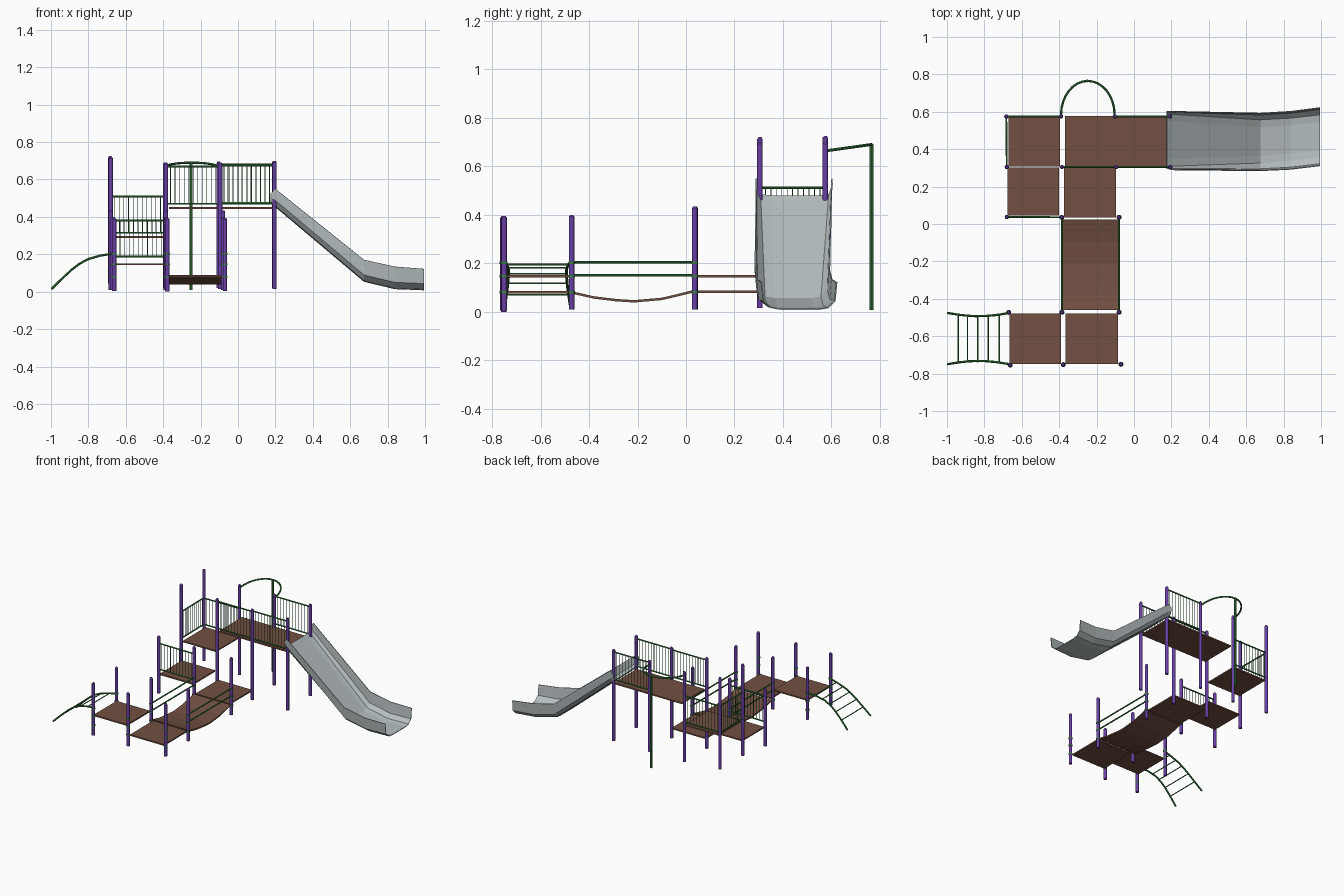
import bpy, bmesh, math
from mathutils import Vector

if "Cube" in bpy.data.objects:
    bpy.data.objects.remove(bpy.data.objects["Cube"])


def mat(name, col):
    m = bpy.data.materials.new(name)
    m.diffuse_color = (*col, 1)
    m.use_nodes = True
    m.node_tree.nodes["Principled BSDF"].inputs["Base Color"].default_value = m.diffuse_color
    return m


PURPLE = mat("purple", (0.14, 0.05, 0.38))
GREEN = mat("green", (0.04, 0.22, 0.05))
BROWN = mat("brown", (0.17, 0.08, 0.055))
GREY = mat("slide_grey", (0.47, 0.52, 0.53))


def finish(name, bm, m, smooth=False):
    bmesh.ops.recalc_face_normals(bm, faces=bm.faces)
    me = bpy.data.meshes.new(name)
    bm.to_mesh(me)
    bm.free()
    me.materials.append(m)
    ob = bpy.data.objects.new(name, me)
    bpy.context.collection.objects.link(ob)
    if smooth:
        for p in me.polygons:
            p.use_smooth = len(p.vertices) == 4
    return ob


def rod(bm, a, b, r, n=8, r2=None):
    a, b = Vector(a), Vector(b)
    d = b - a
    vs = bmesh.ops.create_cone(bm, cap_ends=True, segments=n, radius1=r,
                               radius2=r if r2 is None else r2, depth=d.length)["verts"]
    mtx = d.to_track_quat('Z', 'Y').to_matrix().to_4x4()
    mtx.translation = (a + b) / 2
    bmesh.ops.transform(bm, matrix=mtx, verts=vs)


def post(name, x, y, z0, z1, collars=()):
    bm = bmesh.new()
    rod(bm, (x, y, z0), (x, y, z1 - 0.008), 0.0115, 12)
    rod(bm, (x, y, z1 - 0.008), (x, y, z1), 0.0115, 12, 0.006)
    finish(name, bm, PURPLE, True)
    if collars:
        bm = bmesh.new()
        for z in collars:
            rod(bm, (x, y, z - 0.005), (x, y, z + 0.005), 0.0135, 12)
        finish(name + "_collars", bm, GREEN)


def deck(name, x0, x1, y0, y1, z):
    sheet(name, x0, x1, [(y0, z), (y1, z)])


def sheet(name, x0, x1, prof, t=0.01):
    # slab following a side profile of (y, z) points
    bm = bmesh.new()
    loop = prof + [(y, z - t) for y, z in reversed(prof)]
    f = bm.faces.new([bm.verts.new((x0, y, z)) for y, z in loop])
    ext = bmesh.ops.extrude_face_region(bm, geom=[f])["geom"]
    bmesh.ops.translate(bm, vec=(x1 - x0, 0, 0),
                        verts=[v for v in ext if isinstance(v, bmesh.types.BMVert)])
    finish(name, bm, BROWN)


def fence(name, a, b, z0, z1, n=12):
    a, b = Vector((*a, 0)), Vector((*b, 0))
    bm = bmesh.new()
    for z in (z0, z1):
        rod(bm, a + Vector((0, 0, z)), b + Vector((0, 0, z)), 0.005)
    for i in range(1, n):
        p = a.lerp(b, i / n)
        rod(bm, (p.x, p.y, z0), (p.x, p.y, z1), 0.0018, 6)
    finish(name, bm, GREEN)


def pipe(name, pts, r):
    bm = bmesh.new()
    for a, b in zip(pts, pts[1:]):
        rod(bm, a, b, r)
    finish(name, bm, GREEN)


# Tall posts around the upper decks
for i, (x, y, z0, z1) in enumerate([
        (-0.683, 0.575, 0.045, 0.725), (-0.39, 0.575, 0.02, 0.69),
        (-0.103, 0.575, 0.02, 0.695), (0.193, 0.575, 0.02, 0.70),
        (-0.68, 0.305, 0.04, 0.72), (-0.385, 0.305, 0.015, 0.69),
        (-0.095, 0.305, 0.015, 0.69), (0.195, 0.305, 0.015, 0.70)]):
    post(f"tall_post_{i}", x, y, z0, z1)

# Short posts around the low decks and bridge
low = (0.08, 0.147, 0.203)
for i, (x, y, z0, z1) in enumerate([
        (-0.68, 0.038, 0.01, 0.435), (-0.386, 0.036, 0.01, 0.435),
        (-0.08, 0.036, 0.01, 0.435), (-0.67, -0.472, 0.01, 0.40),
        (-0.385, -0.472, 0.01, 0.40), (-0.08, -0.472, 0.01, 0.40),
        (-0.662, -0.755, 0.005, 0.395), (-0.378, -0.752, 0.0, 0.395),
        (-0.07, -0.75, 0.005, 0.395)]):
    post(f"short_post_{i}", x, y, z0, z1, low if i else ())

# Decks
deck("slide_deck", -0.37, 0.19, 0.308, 0.577, 0.452)
deck("corner_deck", -0.67, -0.395, 0.308, 0.575, 0.297)
deck("step_deck", -0.675, -0.4, 0.045, 0.303, 0.152)
deck("bridge_end_deck", -0.375, -0.095, 0.036, 0.303, 0.088)
deck("ladder_deck", -0.665, -0.39, -0.748, -0.478, 0.152)
deck("bridge_start_deck", -0.365, -0.085, -0.748, -0.478, 0.085)

# Sagging bridge with two hand rails per side
sheet("sagging_bridge", -0.385, -0.08,
      [(-0.46, 0.082), (-0.38, 0.064), (-0.29, 0.053), (-0.215, 0.048),
       (-0.1, 0.058), (-0.04, 0.072), (0.025, 0.088)])
for x in (-0.385, -0.08):
    for z in (0.15, 0.205):
        pipe("bridge_rail", [(x, -0.472, z), (x, 0.036, z)], 0.005)

# Fences
fence("slide_deck_fence_front_a", (-0.385, 0.305), (-0.095, 0.305), 0.47, 0.67)
fence("slide_deck_fence_front_b", (-0.095, 0.305), (0.195, 0.305), 0.47, 0.675)
fence("slide_deck_fence_back", (-0.103, 0.575), (0.193, 0.575), 0.475, 0.68)
fence("corner_fence_back", (-0.683, 0.575), (-0.39, 0.575), 0.315, 0.51)
fence("corner_fence_side", (-0.683, 0.575), (-0.68, 0.305), 0.315, 0.512)
fence("step_fence_front", (-0.68, 0.038), (-0.386, 0.036), 0.188, 0.38)

# Climbing pole with its curved top loop
pipe("climbing_pole", [(-0.25, 0.765, 0.008), (-0.25, 0.765, 0.69)], 0.008)
loop = []
for i in range(17):
    t = math.pi * i / 16
    s = math.sin(t)
    loop.append((-0.247 - 0.143 * math.cos(t), 0.585 + 0.18 * s, 0.665 + 0.025 * s))
pipe("pole_top_loop", loop, 0.006)

# Curved ladder
arc = [(-0.997, 0.015), (-0.965, 0.047), (-0.93, 0.08), (-0.89, 0.117), (-0.85, 0.148),
       (-0.8, 0.175), (-0.74, 0.192), (-0.662, 0.205)]
for name, mid, sgn in (("back", -0.475, -1), ("front", -0.75, 1)):
    pipe(f"ladder_rail_{name}",
         [(x, mid + sgn * 0.018 * math.sin(math.pi * (x + 1) / 0.34), z) for x, z in arc], 0.006)
for x, z in ((-0.94, 0.07), (-0.89, 0.117), (-0.835, 0.157), (-0.78, 0.182), (-0.72, 0.195)):
    pipe("ladder_rung", [(x, -0.74, z), (x, -0.487, z)], 0.0035)

# Slide: trough cross-sections (x, rim_y0, bed_y0, bed_y1, rim_y1, bed_z, rim_z)
sections = [(0.175, 0.298, 0.31, 0.59, 0.603, 0.478, 0.525),
            (0.2, 0.29, 0.308, 0.588, 0.602, 0.455, 0.55),
            (0.675, 0.285, 0.325, 0.558, 0.592, 0.055, 0.17),
            (0.84, 0.293, 0.338, 0.567, 0.602, 0.016, 0.134),
            (0.995, 0.312, 0.355, 0.585, 0.622, 0.01, 0.122)]
bm = bmesh.new()
rows = []
for x, r0, b0, b1, r1, bz, rz in sections:
    prof = [(r0, rz), (r0 + 0.2 * (b0 - r0), bz + 0.035), (b0, bz + 0.006), (b0 + 0.04, bz),
            (b1 - 0.04, bz), (b1, bz + 0.006), (r1 - 0.2 * (r1 - b1), bz + 0.035), (r1, rz)]
    rows.append([bm.verts.new((x, y, z)) for y, z in prof])
for p, q in zip(rows, rows[1:]):
    for i in range(7):
        bm.faces.new((p[i], q[i], q[i + 1], p[i + 1]))
slide = finish("slide", bm, GREY)
mod = slide.modifiers.new("thickness", 'SOLIDIFY')
mod.thickness = 0.005
mod.offset = 0
